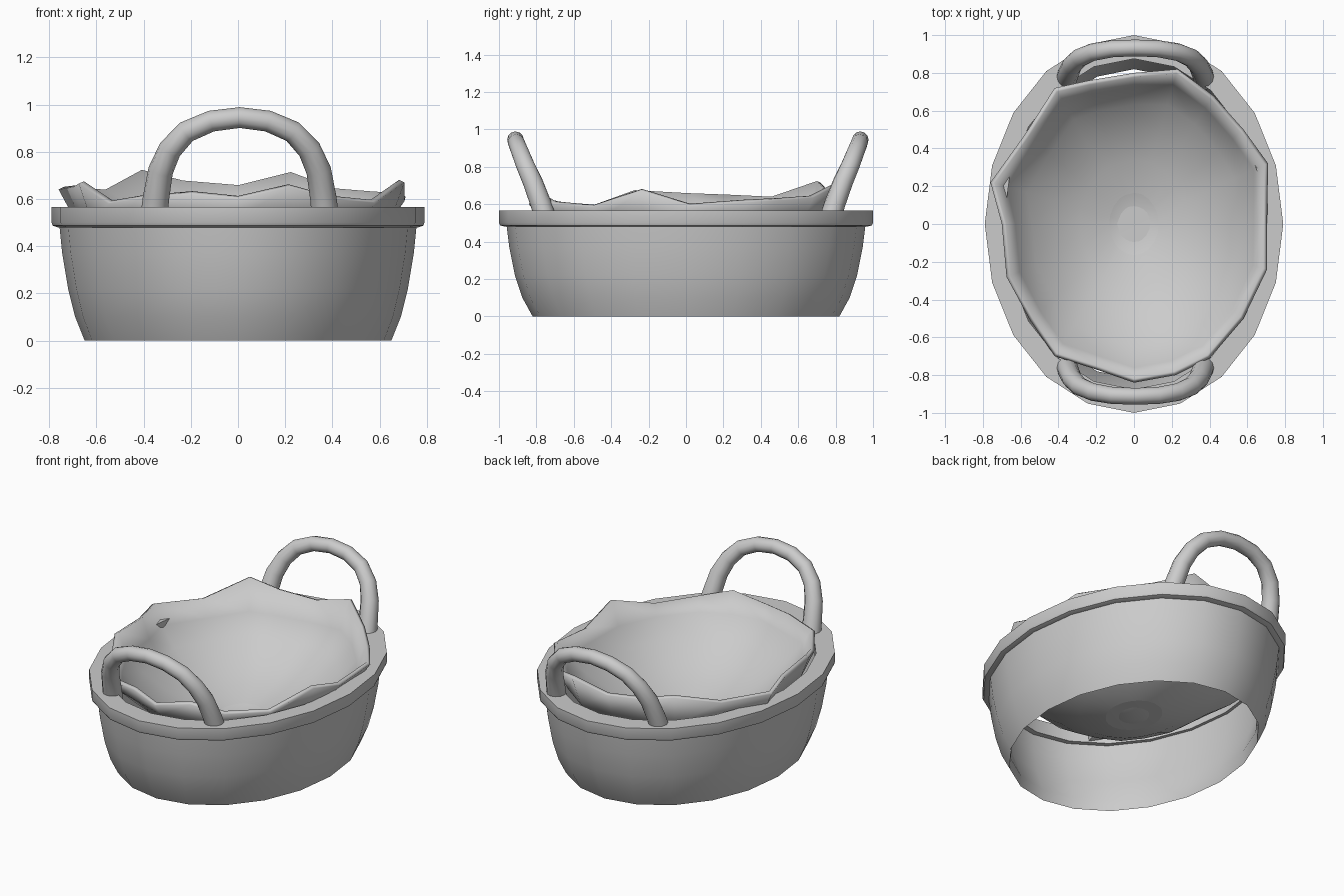
import bpy, math
from mathutils import Vector

if "Cube" in bpy.data.objects:
    bpy.data.objects.remove(bpy.data.objects["Cube"])


def make_object(name, verts, faces, angle=35):
    mesh = bpy.data.meshes.new(name)
    mesh.from_pydata(verts, [], faces)
    mesh.update()
    ob = bpy.data.objects.new(name, mesh)
    bpy.context.collection.objects.link(ob)
    smooth(ob, angle)
    return ob


def smooth(ob, angle):
    bpy.ops.object.select_all(action='DESELECT')
    ob.select_set(True)
    bpy.context.view_layer.objects.active = ob
    bpy.ops.object.shade_smooth_by_angle(angle=math.radians(angle))


def bridge(rings, n, closed):
    faces = []
    for r in range(rings if closed else rings - 1):
        a, b = r * n, (r + 1) % rings * n
        for i in range(n):
            j = (i + 1) % n
            faces.append((a + i, a + j, b + j, b + i))
    return faces


def oval_ring(name, profile, n=20):
    """Sweep a closed (half width, half length, height) profile round an oval."""
    verts = [(rx * math.cos(2 * math.pi * i / n), ry * math.sin(2 * math.pi * i / n), z)
             for rx, ry, z in profile for i in range(n)]
    return make_object(name, verts, bridge(len(profile), n, True))


# basket wall, open underneath
oval_ring("basket_wall", [
    (0.65, 0.82, 0.0), (0.69, 0.875, 0.10), (0.72, 0.915, 0.22), (0.745, 0.945, 0.37),
    (0.757, 0.96, 0.49), (0.71, 0.91, 0.49), (0.70, 0.90, 0.37),
    (0.68, 0.875, 0.22), (0.635, 0.82, 0.07)])

# flat rim
oval_ring("basket_rim", [
    (0.765, 0.97, 0.48), (0.785, 0.993, 0.487), (0.79, 1.0, 0.50), (0.79, 1.0, 0.565),
    (0.69, 0.875, 0.565), (0.69, 0.875, 0.48)])

# cloth liner: ragged top edge, counter-clockwise from the right side
edge = [(.705, .02, .59), (.71, .32, .61), (.58, .50, .62), (.42, .68, .635),
        (.23, .82, .705), (0, .80, .65), (-.24, .76, .67), (-.42, .72, .715),
        (-.58, .47, .63), (-.76, .22, .64), (-.70, .0, .65), (-.675, -.28, .665),
        (-.55, -.51, .58), (-.42, -.70, .60), (-.20, -.77, .62), (0, -.84, .60),
        (.22, -.80, .65), (.40, -.71, .60), (.58, -.50, .583), (.705, -.24, .67)]
n = len(edge)
bowl = [(0.22, 0.205), (0.42, 0.24), (0.62, 0.315), (0.80, 0.415), (0.93, 0.52)]
verts = []
for s, z in bowl:
    for x, y, top in edge:
        a = math.atan2(y / 0.83, x / 0.69)
        t = s * s
        verts.append((s * ((1 - t) * 0.69 * math.cos(a) + t * x),
                      s * ((1 - t) * 0.83 * math.sin(a) + t * y), z))
verts += edge
faces = bridge(len(bowl) + 1, n, False)
verts.append((0, 0, 0.2))
faces += [(len(verts) - 1, i, (i + 1) % n) for i in range(n)]
liner = make_object("cloth_liner", verts, faces, 40)
mod = liner.modifiers.new("thickness", 'SOLIDIFY')
mod.thickness = 0.025
mod.offset = -1

# two carrying handles leaning outward, thicker at the feet
half = [(.365, .755, .50, .058), (.355, .785, .60, .056), (.335, .83, .72, .053),
        (.295, .87, .81, .050), (.225, .90, .885, .047), (.12, .918, .93, .045)]
path = half + [(0, .922, .945, .044)] + [(-x, y, z, r) for x, y, z, r in reversed(half)]
for name, side, shift in (("front_handle", -1, 0.01), ("back_handle", 1, 0.01)):
    m, verts = 12, []
    pts = [Vector((x + 0.007, side * y + shift, z)) for x, y, z, r in path]
    for k, p in enumerate(pts):
        tangent = (pts[min(k + 1, len(pts) - 1)] - pts[max(k - 1, 0)]).normalized()
        u = Vector((0, 1, 0)) - tangent * tangent.y
        u.normalize()
        v = u.cross(tangent)
        for i in range(m):
            a = 2 * math.pi * i / m
            verts.append(p + path[k][3] * (u * math.cos(a) + v * math.sin(a)))
    faces = bridge(len(pts), m, False)
    faces += [tuple(range(m)), tuple(range(len(verts) - m, len(verts)))]
    make_object(name, verts, faces, 50)

# consistent outward normals on the closed parts
for ob in bpy.context.scene.objects:
    if ob != liner:
        bpy.ops.object.select_all(action='DESELECT')
        ob.select_set(True)
        bpy.context.view_layer.objects.active = ob
        bpy.ops.object.mode_set(mode='EDIT')
        bpy.ops.mesh.select_all(action='SELECT')
        bpy.ops.mesh.normals_make_consistent(inside=False)
        bpy.ops.object.mode_set(mode='OBJECT')
